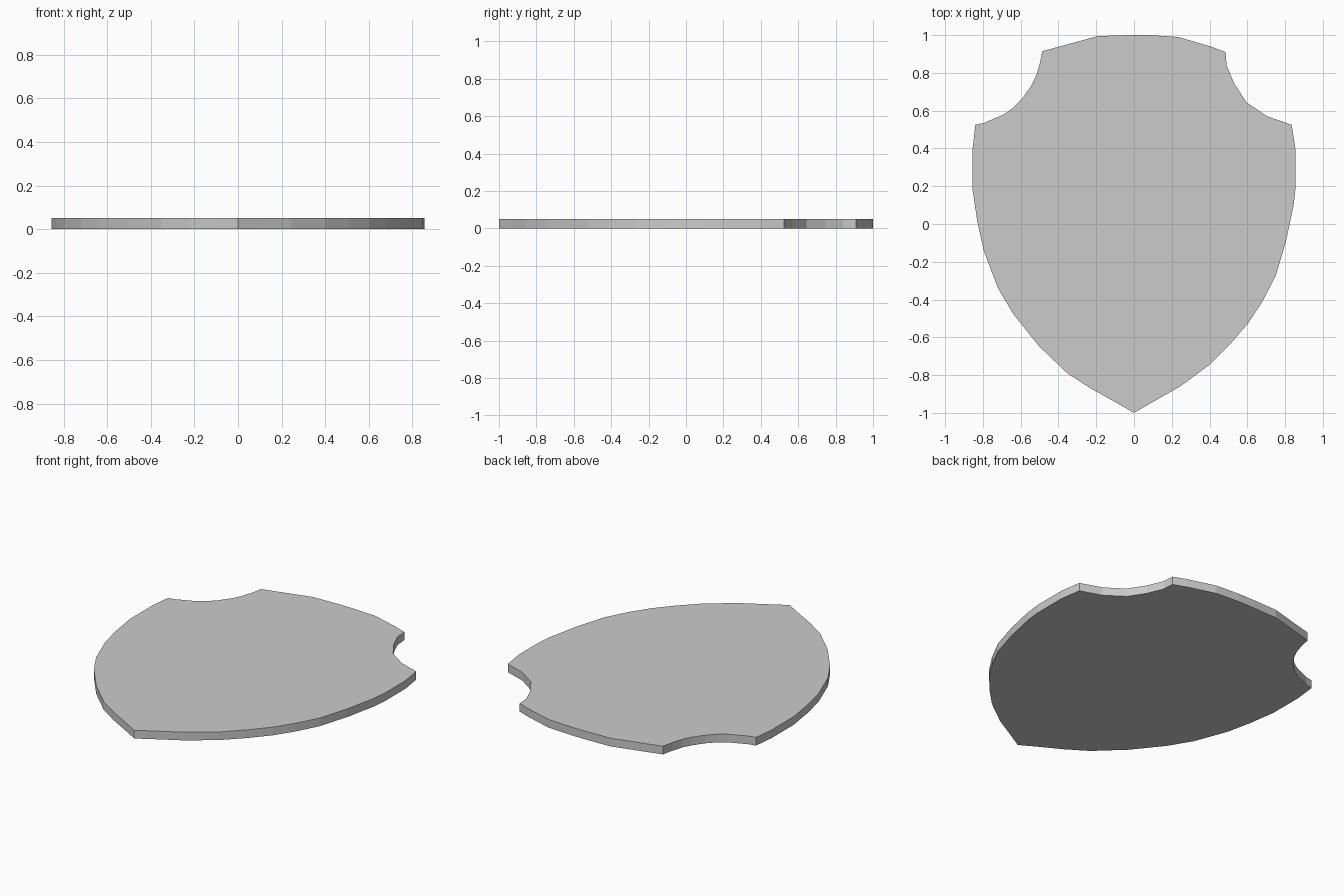
import bpy
import bmesh

if "Cube" in bpy.data.objects:
    bpy.data.objects.remove(bpy.data.objects["Cube"])

THICKNESS = 0.05

# Shield outline seen from above, clockwise, hand-cut so slightly uneven
crown = [(-0.485, 0.915), (-0.19, 0.995), (-0.02, 1.0), (0.08, 1.0),
         (0.235, 0.99), (0.405, 0.94), (0.485, 0.91)]
right_notch = [(0.49, 0.84), (0.53, 0.745), (0.595, 0.645),
               (0.705, 0.57), (0.835, 0.525)]
right_side = [(0.855, 0.395), (0.855, 0.19), (0.845, 0.1), (0.805, -0.09),
              (0.75, -0.275), (0.68, -0.41), (0.605, -0.525),
              (0.51, -0.635), (0.4, -0.745), (0.245, -0.86), (0.095, -0.945)]
tip = [(0.0, -1.0)]
left_side = [(-0.095, -0.945), (-0.225, -0.873), (-0.35, -0.793),
             (-0.505, -0.645), (-0.64, -0.475), (-0.72, -0.34),
             (-0.795, -0.143), (-0.83, 0.015), (-0.855, 0.185), (-0.855, 0.395)]
left_notch = [(-0.84, 0.525), (-0.795, 0.535), (-0.69, 0.58), (-0.64, 0.615),
              (-0.595, 0.66), (-0.545, 0.73), (-0.52, 0.78), (-0.5, 0.845)]
outline = crown + right_notch + right_side + tip + left_side + left_notch


def extruded_plate(name, points, height):
    """Flat plate with straight walls, standing on z = 0."""
    bm = bmesh.new()
    face = bm.faces.new([bm.verts.new((x, y, 0)) for x, y in points])
    result = bmesh.ops.extrude_face_region(bm, geom=[face], use_keep_orig=True)
    top = [g for g in result["geom"] if isinstance(g, bmesh.types.BMVert)]
    bmesh.ops.translate(bm, verts=top, vec=(0, 0, height))
    bmesh.ops.recalc_face_normals(bm, faces=bm.faces)
    mesh = bpy.data.meshes.new(name)
    bm.to_mesh(mesh)
    bm.free()
    obj = bpy.data.objects.new(name, mesh)
    bpy.context.collection.objects.link(obj)
    return obj


# Shield plate
extruded_plate("shield_plate", outline, THICKNESS)
